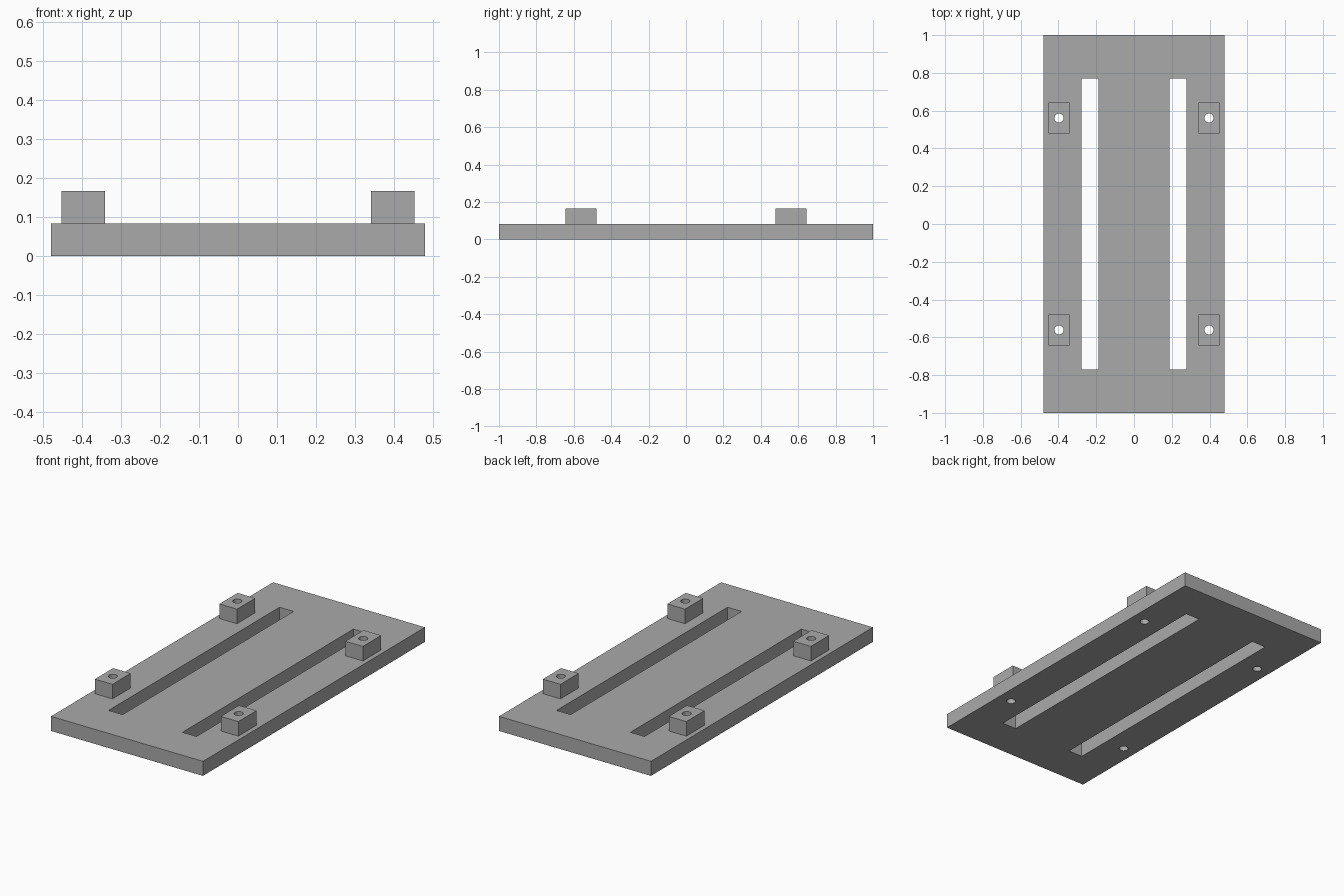
import bpy
from math import radians

if "Cube" in bpy.data.objects:
    bpy.data.objects.remove(bpy.data.objects["Cube"], do_unlink=True)

PLATE_TOP = 0.083
BLOCK_TOP = 0.166
HOLE_X, HOLE_Y, HOLE_RADIUS = 0.397, 0.561, 0.024
SIDES = (("left", 1), ("right", -1))
ENDS = (("front", -1), ("back", 1))

grey = bpy.data.materials.new("plain grey")
grey.use_nodes = True
colour = (0.4, 0.4, 0.4, 1)
grey.diffuse_color = colour
grey.node_tree.nodes["Principled BSDF"].inputs["Base Color"].default_value = colour


def box(name, centre, size):
    bpy.ops.mesh.primitive_cube_add(size=1, location=centre)
    obj = bpy.context.object
    obj.name = name
    obj.scale = size
    bpy.ops.object.transform_apply(location=False, rotation=False, scale=True)
    obj.data.materials.append(grey)
    return obj


def hole_cutter(x, y):
    bpy.ops.mesh.primitive_cylinder_add(vertices=32, radius=HOLE_RADIUS, depth=1, location=(x, y, 0))
    obj = bpy.context.object
    obj.name = "hole_cutter"
    obj.data.materials.append(grey)
    return obj


def cut(target, cutter):
    bpy.context.view_layer.objects.active = target
    mod = target.modifiers.new("cut", "BOOLEAN")
    mod.operation = "DIFFERENCE"
    mod.solver = "EXACT"
    mod.object = cutter
    bpy.ops.object.modifier_apply(modifier=mod.name)


def finish(obj):
    bpy.ops.object.select_all(action="DESELECT")
    obj.select_set(True)
    bpy.context.view_layer.objects.active = obj
    bpy.ops.object.shade_smooth_by_angle(angle=radians(30))


# Base plate with two long slots
plate = box("base_plate", (0, 0, PLATE_TOP / 2), (0.958, 2, PLATE_TOP))
for side, sx in SIDES:
    slot = box("slot_cutter", (sx * 0.233, 0, 0), (0.089, 1.54, 1))
    cut(plate, slot)
    bpy.data.objects.remove(slot, do_unlink=True)

# Four mounting blocks, each drilled through together with the plate
for side, sx in SIDES:
    for end, sy in ENDS:
        x, y = sx * HOLE_X, sy * HOLE_Y
        block = box(f"{end}_{side}_mounting_block", (x, y, (PLATE_TOP + BLOCK_TOP) / 2),
                    (0.111, 0.164, BLOCK_TOP - PLATE_TOP))
        drill = hole_cutter(x, y)
        cut(block, drill)
        cut(plate, drill)
        bpy.data.objects.remove(drill, do_unlink=True)
        finish(block)
finish(plate)
